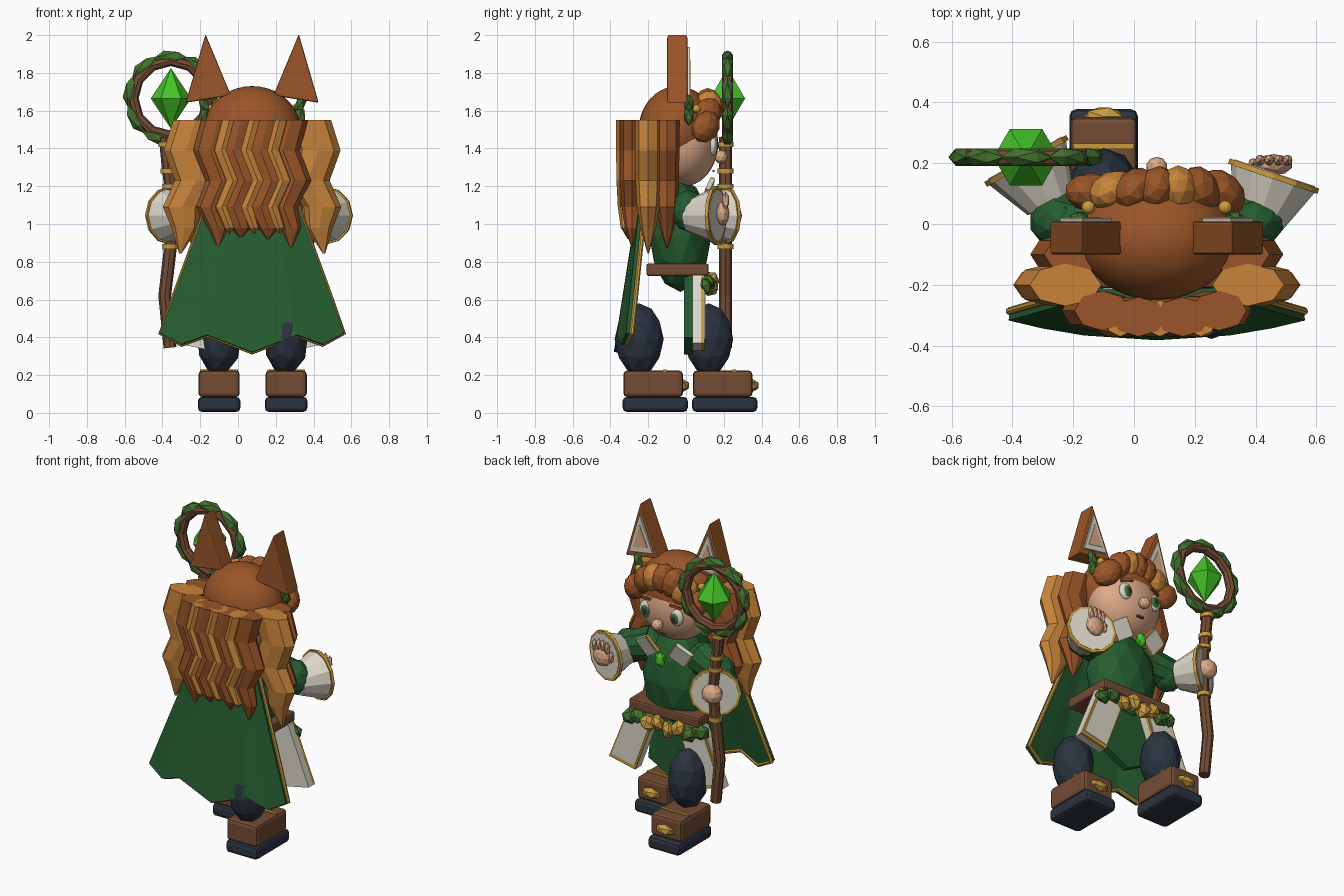
import bpy, bmesh, math
from mathutils import Vector

if "Cube" in bpy.data.objects:
    bpy.data.objects.remove(bpy.data.objects["Cube"])

CX = 0.075  # body centre line


def material(name, hex_code):
    srgb = [int(hex_code[i:i + 2], 16) / 255 for i in (0, 2, 4)]
    col = [((c + 0.055) / 1.055) ** 2.4 for c in srgb] + [1]
    m = bpy.data.materials.new(name)
    m.use_nodes = True
    m.diffuse_color = col
    m.node_tree.nodes["Principled BSDF"].inputs["Base Color"].default_value = col
    return m


RUST = material("rust hair", "9A5528")
AMBER = material("amber hair", "C8843A")
BROWN = material("brown leather", "744C34")
GREEN = material("forest green cloth", "255C30")
CREAM = material("cream cloth", "DDD8CA")
GOLD = material("gold trim", "C99C3E")
SKIN = material("skin", "DDAA88")
NAVY = material("dark navy", "2A333F")
LEAF = material("leaf green", "42702F")
GEM = material("bright green crystal", "45C328")


def finish(bm, name, mat, loc=(0, 0, 0), rot=(0, 0, 0), scale=(1, 1, 1)):
    bmesh.ops.recalc_face_normals(bm, faces=bm.faces)
    me = bpy.data.meshes.new(name)
    bm.to_mesh(me)
    bm.free()
    ob = bpy.data.objects.new(name, me)
    bpy.context.collection.objects.link(ob)
    me.materials.append(mat)
    ob.location, ob.rotation_euler, ob.scale = loc, rot, scale
    return ob


def lump(name, loc, radii, mat, rot=(0, 0, 0), sub=1):
    bm = bmesh.new()
    bmesh.ops.create_icosphere(bm, subdivisions=sub, radius=1)
    return finish(bm, name, mat, loc, rot, radii)


def ball(name, loc, radii, mat):
    bm = bmesh.new()
    bmesh.ops.create_uvsphere(bm, u_segments=32, v_segments=20, radius=1)
    for f in bm.faces:
        f.smooth = True
    return finish(bm, name, mat, loc, scale=radii)


def bevelled(ob, width):
    if width:
        b = ob.modifiers.new("bevel", "BEVEL")
        b.width, b.segments = width, 2
    return ob


def box(name, loc, size, mat, bevel=0.0, rot=(0, 0, 0)):
    bm = bmesh.new()
    bmesh.ops.create_cube(bm, size=1)
    bmesh.ops.scale(bm, vec=size, verts=bm.verts)
    return bevelled(finish(bm, name, mat, loc, rot), bevel)


def prism(name, pts, y0, y1, mat, bevel=0.0):
    """Outline in x and z, extruded along y."""
    bm = bmesh.new()
    f = bm.faces.new([bm.verts.new((x, y0, z)) for x, z in pts])
    out = bmesh.ops.extrude_face_region(bm, geom=[f])["geom"]
    bmesh.ops.translate(bm, vec=(0, y1 - y0, 0), verts=[v for v in out if isinstance(v, bmesh.types.BMVert)])
    return bevelled(finish(bm, name, mat), bevel)


def shrink(pts, k):
    cx, cz = (sum(p[i] for p in pts) / len(pts) for i in (0, 1))
    return [(cx + (x - cx) * k, cz + (z - cz) * k) for x, z in pts]


def cone(name, a, b, ra, rb, mat, sides=12, caps=True):
    a, b = Vector(a), Vector(b)
    bm = bmesh.new()
    bmesh.ops.create_cone(bm, cap_ends=caps, segments=sides, radius1=ra, radius2=rb, depth=(b - a).length)
    return finish(bm, name, mat, (a + b) / 2, (b - a).to_track_quat("Z", "Y").to_euler())


def loft(name, rings, mat):
    """Skin a list of equal rings of points, closing both ends."""
    bm = bmesh.new()
    vs = [[bm.verts.new(p) for p in ring] for ring in rings]
    n = len(vs[0])
    for lo, hi in zip(vs, vs[1:]):
        for i in range(n):
            bm.faces.new((lo[i], lo[(i + 1) % n], hi[(i + 1) % n], hi[i]))
    bm.faces.new(vs[0])
    bm.faces.new(vs[-1])
    return finish(bm, name, mat)


def tube(name, pts, r, mat, cyclic=False):
    cu = bpy.data.curves.new(name, "CURVE")
    cu.dimensions, cu.bevel_depth, cu.bevel_resolution, cu.use_fill_caps = "3D", r, 2, True
    sp = cu.splines.new("POLY")
    sp.points.add(len(pts) - 1)
    for p, q in zip(sp.points, pts):
        p.co = (*q, 1)
    sp.use_cyclic_u, sp.use_smooth = cyclic, False
    cu.materials.append(mat)
    bpy.context.collection.objects.link(bpy.data.objects.new(name, cu))


# Torso, belt and skirt
lump("torso", (CX, -0.03, 0.94), (0.23, 0.165, 0.3), GREEN, sub=2)
box("belt", (CX, -0.045, 0.758), (0.5, 0.33, 0.066), BROWN, 0.012)
prism("front_skirt", [(CX - 0.13, 0.74), (CX + 0.13, 0.74), (CX + 0.17, 0.4), (CX, 0.31), (CX - 0.17, 0.4)], -0.01, 0.035, GREEN)
for s in (1, -1):
    pts = [(CX + s * x, z) for x, z in ((0.07, 0.73), (0.26, 0.73), (0.405, 0.37), (0.22, 0.33))]
    prism("hip_panel", pts, 0.035, 0.08, CREAM)
    prism("hip_panel_trim", pts, 0.08, 0.098, GOLD)
    prism("hip_panel_face", shrink(pts, 0.88), 0.096, 0.102, CREAM)
for i in range(8):
    t = i / 3.5 - 1
    lump("belt_garland", (CX + 0.25 * t, 0.13 - 0.03 * t * t, 0.695 - 0.025 * (i % 2)), (0.058, 0.04, 0.05),
         GOLD if 2 <= i <= 5 else LEAF, (0.4 * i, 0.5 * i, 0.3))

# Legs and boots, the right one stepping forward
for side, x, y in (("left", 0.255, -0.163), ("right", -0.1, 0.205)):
    lump(side + "_leg", (x, y - 0.085, 0.39), (0.118, 0.13, 0.19), NAVY, sub=2)
    box(side + "_sole", (x, y, 0.045), (0.225, 0.345, 0.08), NAVY, 0.022)
    box(side + "_boot", (x, y - 0.011, 0.154), (0.218, 0.315, 0.14), BROWN, 0.02)
    box(side + "_boot_strap", (x, y + 0.05, 0.22), (0.2, 0.018, 0.018), GOLD)
    lump(side + "_toe_leaf", (x, y + 0.148, 0.145), (0.07, 0.035, 0.034), GOLD)

# Scalloped cape
us = (-1, -0.77, -0.49, 0, 0.49, 0.77, 1)
hem = (0.42, 0.36, 0.41, 0.32, 0.41, 0.36, 0.42)
rows = []
for k in range(5):
    t = k / 4
    rows.append([Vector((CX + u * (0.22 + 0.265 * t), -0.235 - 0.13 * t + (0.01 + 0.055 * t) * u * u, 1.15 + (z - 1.15) * t))
                 for u, z in zip(us, hem)])
bm = bmesh.new()
grid = [[bm.verts.new(p) for p in r] for r in rows]
for a, b in zip(grid, grid[1:]):
    for i in range(6):
        bm.faces.new((a[i], a[i + 1], b[i + 1], b[i]))
cape = finish(bm, "cape", GREEN)
solid = cape.modifiers.new("thickness", "SOLIDIFY")
solid.thickness, solid.offset = 0.035, 0
inner = Vector((0, 0.014, 0.002))
border = [r[0] for r in rows] + rows[-1][1:-1] + [r[-1] for r in reversed(rows)]
tube("cape_trim", [p + inner for p in border], 0.013, GOLD)

# Arms, flared cuffs and hands: cuff mouth centre and direction per side
for s, side, mouth, aim in ((1, "left", (0.385, 0.16, 1.045), (0.32, 0.95, 0)),
                            (-1, "right", (0.43, 0.21, 1.045), (0.5, 0.87, 0))):
    def at(x, y, z):
        return Vector((CX + s * x, y, z))
    lump(side + "_shoulder", at(0.2, -0.03, 1.1), (0.12, 0.11, 0.11), GREEN, sub=2)
    cone(side + "_upper_arm", at(0.18, -0.03, 1.11), at(0.33, 0.02, 1.07), 0.11, 0.09, GREEN, 10)
    lump(side + "_elbow", at(0.32, 0.01, 1.07), (0.1, 0.09, 0.11), GREEN, sub=2)
    rim, axis = at(*mouth), Vector((s * aim[0], aim[1], aim[2]))
    cone(side + "_cuff", rim - 0.16 * axis, rim, 0.085, 0.15, CREAM)
    cone(side + "_cuff_trim", rim - 0.012 * axis, rim + 0.006 * axis, 0.155, 0.155, GOLD)
    cone(side + "_cuff_lining", rim, rim + 0.009 * axis, 0.139, 0.139, CREAM)
    if s > 0:
        lump("left_palm", rim + Vector((0, 0.035, 0.01)), (0.062, 0.035, 0.065), SKIN, sub=2)
        for i in range(4):
            lump("left_finger", rim + Vector((0.03 * i - 0.045, 0.05, 0.075 + 0.01 * (i in (1, 2)))), (0.018, 0.02, 0.042), SKIN)
        lump("left_thumb", rim + Vector((-0.068, 0.04, 0.02)), (0.018, 0.018, 0.038), SKIN)
    else:
        lump("right_fist", rim + Vector((0.0, 0.03, 0)), (0.065, 0.058, 0.062), SKIN, sub=2)
    # Collar flap
    turn = (-0.35, s * 0.55, -s * 0.3)
    box("collar_trim", at(0.12, 0.115, 1.165), (0.125, 0.02, 0.12), GOLD, 0, turn)
    box("collar_flap", at(0.12, 0.117, 1.165), (0.103, 0.026, 0.12), CREAM, 0, turn)
lump("brooch", (CX, 0.155, 1.12), (0.038, 0.028, 0.05), GEM)

# Head and face
ball("head", (CX, -0.01, 1.43), (0.235, 0.18, 0.23), SKIN)
ball("hair_cap", (CX, -0.045, 1.5), (0.255, 0.205, 0.23), RUST)
lump("nose", (CX, 0.185, 1.355), (0.036, 0.036, 0.036), SKIN, sub=2)
box("mouth", (CX, 0.146, 1.28), (0.045, 0.012, 0.012), BROWN)
for s in (1, -1):
    ball("eye", (CX + s * 0.108, 0.142, 1.415), (0.045, 0.024, 0.053), CREAM)
    ball("iris", (CX + s * 0.105, 0.157, 1.412), (0.03, 0.014, 0.035), LEAF)
    ball("pupil", (CX + s * 0.103, 0.165, 1.412), (0.016, 0.009, 0.02), NAVY)
    box("eyebrow", (CX + s * 0.105, 0.148, 1.485), (0.075, 0.02, 0.014), RUST, 0, (0, s * 0.2, -s * 0.35))

    # Pointed ears
    tri = [(CX + s * x, z) for x, z in ((0.112, 1.68), (0.247, 2.005), (0.352, 1.642))]
    prism("ear", tri, -0.1, 0.008, RUST, 0.008)
    prism("ear_fur", shrink(tri, 0.7), 0.008, 0.02, CREAM)
    prism("ear_inner", shrink(tri, 0.42), 0.018, 0.023, SKIN)
    ball("ear_bead", (CX + s * 0.225, 0.055, 1.61), (0.022, 0.022, 0.022), GOLD)
    for z, turn in ((1.635, 0.3), (1.575, -0.2)):
        lump("hair_leaf", (CX + s * 0.255, 0.015, z), (0.03, 0.028, 0.055), LEAF, (0, s * turn, 0))

# Curly fringe around the brow
for i in range(7):
    t = i / 3 - 1
    lump("fringe_curl", (CX + 0.215 * t, 0.115 - 0.01 * t * t, 1.625 - 0.11 * abs(t) ** 2.2), (0.078, 0.064, 0.095),
         AMBER if i in (1, 4) else RUST, (0, t * 0.9, 0.4 * i), 2)


# Wavy hair locks: level, sway, lean and width
def lock(x, y, rx, ry, tip, mat, s, lean=0.0):
    levels = ((1.55, 0, 0, 1), (1.39, 0.042, 0.1, 1), (1.23, -0.02, 0.2, 0.97), (1.09, 0.04, 0.4, 0.85),
              (0.98, 0, 0.7, 0.6), (tip, 0, 1, 0.06))
    loft("hair_lock", [[(x + s * (sway + lean * k) + rx * w * math.cos(a * math.tau / 8),
                         y + ry * w * math.sin(a * math.tau / 8), z) for a in range(8)]
                       for z, sway, k, w in levels], mat)


for x, tip in ((-0.18, 0.88), (-0.06, 0.93), (0.085, 0.92), (0.205, 0.875)):
    lock(CX + x, -0.285 - 0.02 * (abs(x) < 0.1), 0.09, 0.065, tip, RUST, -1)
for x in (-0.12, 0.01, 0.145):
    lock(CX + x, -0.31, 0.052, 0.06, 0.95, AMBER, -1)
for s in (1, -1):
    lock(CX + s * 0.3, -0.2, 0.118, 0.07, 0.845, AMBER, s, 0.08)
    lock(CX + s * 0.27, -0.1, 0.1, 0.065, 0.87, RUST, s, 0.04)

# Crooked staff with gold bands
tube("staff", [(-0.36, 0.21, 0.345), (-0.388, 0.21, 0.62), (-0.355, 0.21, 0.9), (-0.345, 0.21, 1.1),
               (-0.37, 0.21, 1.3), (-0.385, 0.21, 1.46)], 0.034, BROWN)
for x, z in ((-0.357, 0.88), (-0.357, 1.2), (-0.368, 1.28), (-0.38, 1.42)):
    cone("staff_band", (x, 0.21, z - 0.013), (x, 0.21, z + 0.013), 0.042, 0.042, GOLD)

# Ring of wood and leaves around the crystal
RC = Vector((-0.355, 0.22, 1.665))


def around(r, turn):
    return RC + r * Vector((math.cos(turn), 0, math.sin(turn)))


tube("staff_ring", [around(0.2, i * math.tau / 12) for i in range(12)], 0.029, BROWN, True)
for i in range(9):
    a = (i - 1.75) * math.tau / 9
    lump("ring_leaf", around(0.217, a), (0.04, 0.034, 0.085), LEAF, (0, -a, 0))
for z, tip in ((0.16, "upper"), (-0.16, "lower")):
    cone(tip + "_crystal", RC, RC + Vector((0, 0, z)), 0.107, 0, GEM, 6, False).rotation_euler.z += math.pi / 6
